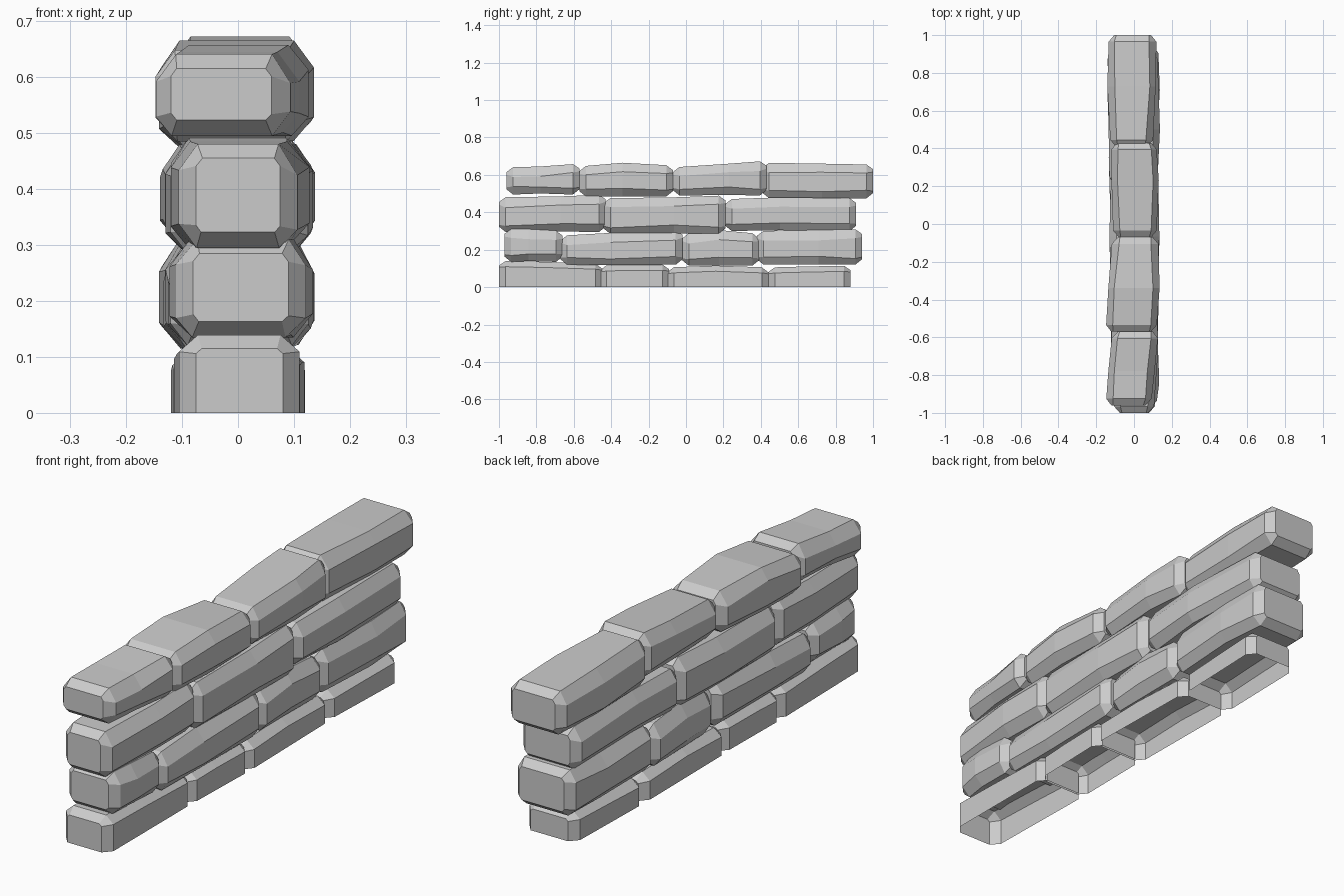
import bpy, bmesh, random

if "Cube" in bpy.data.objects:
    bpy.data.objects.remove(bpy.data.objects["Cube"])

random.seed(4)

# Each stone: y start, y end, left/right x at start, left/right x at end,
# bottom z, top z at start / middle / end
BASE = [
    (-1.00, -0.45, -0.105, 0.11, -0.115, 0.11, 0, .14, .135, .125),
    (-0.46, -0.09, -0.115, 0.11, -0.11, 0.12, 0, .115, .12, .12),
    (-0.10, 0.44, -0.115, 0.12, -0.12, 0.11, 0, .105, .115, .105),
    (0.44, 0.88, -0.12, 0.105, -0.11, 0.12, 0, .105, .11, .115),
]
LOWER = [
    (-0.97, -0.66, -0.11, 0.12, -0.12, 0.13, .135, .31, .31, .30),
    (-0.67, -0.02, -0.12, 0.125, -0.13, 0.135, .12, .275, .29, .305),
    (-0.02, 0.39, -0.12, 0.12, -0.135, 0.125, .115, .285, .305, .285),
    (0.38, 0.94, -0.13, 0.12, -0.135, 0.13, .12, .30, .305, .31),
]
MIDDLE = [
    (-1.00, -0.43, -0.105, 0.105, -0.12, 0.125, .295, .48, .485, .495),
    (-0.44, 0.21, -0.12, 0.125, -0.125, 0.13, .285, .475, .48, .49),
    (0.21, 0.91, -0.13, 0.125, -0.14, 0.125, .30, .47, .48, .475),
]
TOP = [
    (-0.96, -0.57, -0.15, 0.09, -0.115, 0.13, .495, .64, .645, .66),
    (-0.57, -0.07, -0.15, 0.12, -0.115, 0.13, .485, .645, .665, .65),
    (-0.07, 0.43, -0.11, 0.12, -0.12, 0.12, .49, .64, .66, .675),
    (0.41, 1.00, -0.125, 0.10, -0.135, 0.12, .475, .665, .66, .655),
]


def lerp(a, b, t):
    return a + (b - a) * t


def section(x0, x1, z0, z1, c, grounded):
    """Chamfered block outline in x, z; c scales the chamfers."""
    j = lambda: random.uniform(-.006, .006) * c
    cx, ct, cb = .034 * c, .05 * c, .038 * c
    if grounded:
        ct *= .6
        return [(x0, 0), (x0, z1 - ct), (x0 + cx, z1),
                (x1 - cx, z1), (x1, z1 - ct), (x1, 0)]
    return [(x0 + cx + j(), z0), (x0, z0 + cb + j()), (x0, z1 - ct + j()),
            (x0 + cx + j(), z1), (x1 - cx + j(), z1), (x1, z1 - ct + j()),
            (x1, z0 + cb + j()), (x1 - cx + j(), z0)]


def stone(name, spec, grounded):
    y0, y1, xa0, xa1, xb0, xb1, zb, za, zm, zc = spec
    length = y1 - y0
    mid = random.uniform(.4, .6)
    e = .035 / length
    bm = bmesh.new()
    rings = []
    # end cap, shoulder, middle, shoulder, end cap
    for t in (0, e, mid, 1 - e, 1):
        cap, centre = t in (0, 1), t == mid
        x0, x1 = lerp(xa0, xb0, t), lerp(xa1, xb1, t)
        z1 = lerp(za, zm, t / mid) if t < mid else lerp(zm, zc, (t - mid) / (1 - mid))
        z0 = zb
        if cap:
            x0, x1, z1 = x0 + .03, x1 - .03, z1 - .025
            z0 += 0 if grounded else .028
        elif centre and not grounded:
            x0 -= random.uniform(0, .013)
            x1 += random.uniform(0, .013)
            z0 += random.uniform(-.004, .006)
        pts = section(x0, x1, z0, z1, .3 if cap else 1, grounded)
        rings.append([bm.verts.new((x, lerp(y0, y1, t), z)) for x, z in pts])
    n = len(rings[0])
    for a, b in zip(rings, rings[1:]):
        for i in range(n - 1 if grounded else n):   # base stones stay open below
            k = (i + 1) % n
            bm.faces.new((a[i], a[k], b[k], b[i]))
    bm.faces.new(rings[0])
    bm.faces.new(rings[-1])
    bmesh.ops.recalc_face_normals(bm, faces=bm.faces)
    if bm.faces and max(bm.faces, key=lambda f: f.calc_center_median().z).normal.z < 0:
        bmesh.ops.reverse_faces(bm, faces=bm.faces)
    me = bpy.data.meshes.new(name)
    bm.to_mesh(me)
    bm.free()
    bpy.context.collection.objects.link(bpy.data.objects.new(name, me))


# Four courses of stones
for course, specs in (("base", BASE), ("lower", LOWER), ("middle", MIDDLE), ("top", TOP)):
    for i, spec in enumerate(specs, 1):
        stone(f"{course}_stone_{i}", spec, course == "base")
